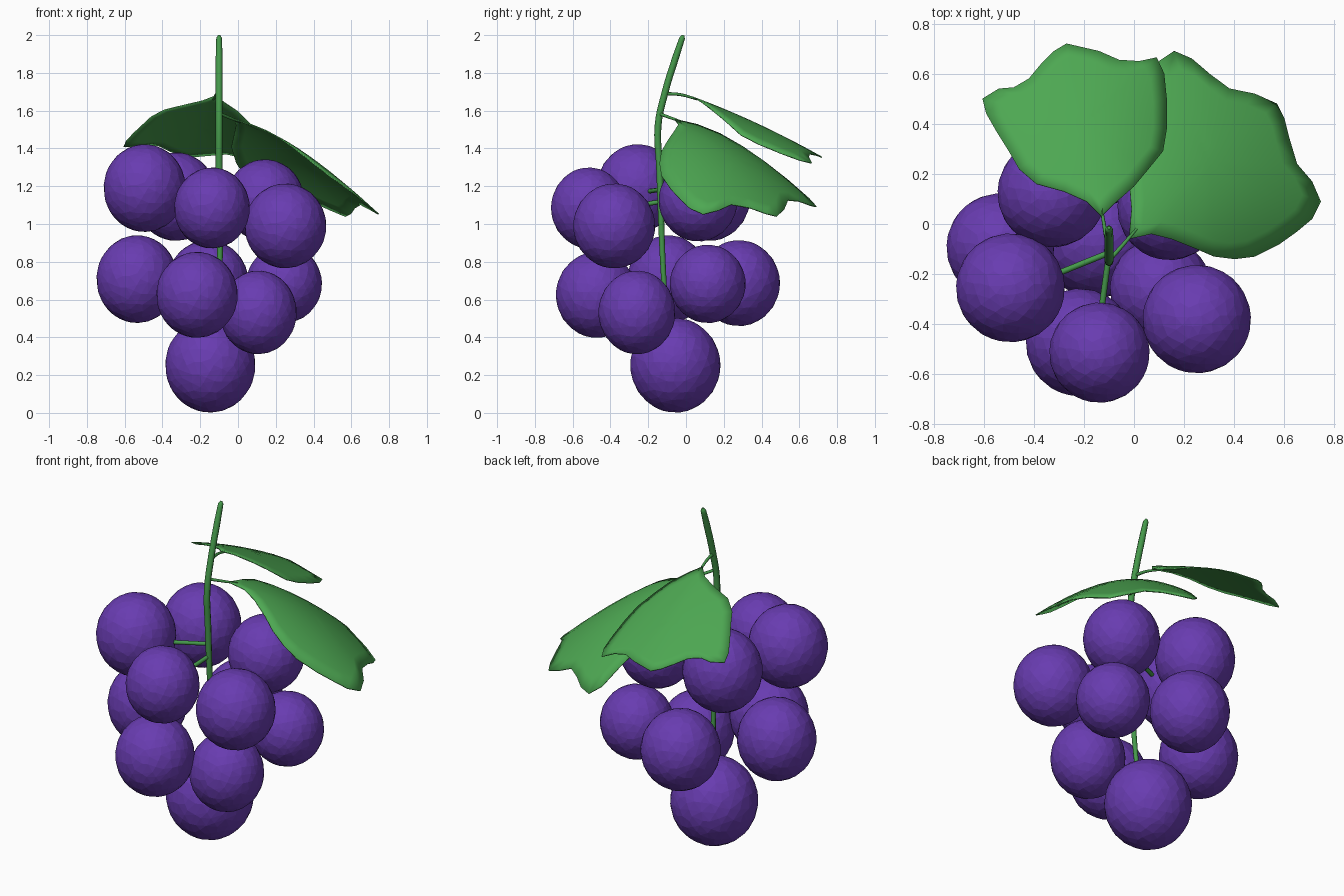
import bpy, bmesh, math
from mathutils import Vector


def material(name, rgb):
    m = bpy.data.materials.new(name)
    m.diffuse_color = (*rgb, 1)
    return m


PURPLE = material("grape_purple", (0.14, 0.045, 0.44))
GREEN = material("leaf_green", (0.075, 0.39, 0.085))
STEM = material("stem_green", (0.06, 0.32, 0.07))


# tapered round tube along a smooth path of (x, y, z, radius)
def tube(name, pts, sides=8):
    cu = bpy.data.curves.new(name, 'CURVE')
    cu.dimensions = '3D'
    cu.bevel_depth = 1.0
    cu.bevel_resolution = sides // 2 - 2
    cu.use_fill_caps = True
    cu.resolution_u = 5
    sp = cu.splines.new('BEZIER')
    sp.bezier_points.add(len(pts) - 1)
    for p, (x, y, z, r) in zip(sp.bezier_points, pts):
        p.co = (x, y, z)
        p.radius = r
        p.handle_left_type = p.handle_right_type = 'AUTO'
    cu.materials.append(STEM)
    ob = bpy.data.objects.new(name, cu)
    bpy.context.collection.objects.link(ob)
    return ob


# leaf: rings shrinking from the outline to a centre, lifted by a height function
def leaf(name, outline, centre, height, rings=6):
    bm = bmesh.new()
    c = Vector(centre)
    loops = []
    for i in range(rings):
        t = 1 - i / rings
        loops.append([bm.verts.new((*(p := c.lerp(Vector(q), t)), height(*p)))
                      for q in outline])
    n = len(outline)
    for a, b in zip(loops, loops[1:]):
        for j in range(n):
            k = (j + 1) % n
            bm.faces.new((a[j], a[k], b[k], b[j]))
    mid = bm.verts.new((*c, height(*c)))
    for j in range(n):
        bm.faces.new((loops[-1][j], loops[-1][(j + 1) % n], mid))
    bmesh.ops.recalc_face_normals(bm, faces=bm.faces)
    me = bpy.data.meshes.new(name)
    bm.to_mesh(me)
    bm.free()
    me.materials.append(GREEN)
    ob = bpy.data.objects.new(name, me)
    bpy.context.collection.objects.link(ob)
    s = ob.modifiers.new("thickness", 'SOLIDIFY')
    s.thickness = 0.006
    s.offset = 0
    bpy.context.view_layer.objects.active = ob
    ob.select_set(True)
    bpy.ops.object.shade_smooth_by_angle(angle=math.radians(40))
    ob.select_set(False)


# grapes: x, y, z, horizontal radius, vertical radius
grapes = [
    (-0.494, -0.255, 1.19, 0.217, 0.232), (-0.138, -0.514, 1.085, 0.2, 0.214),
    (0.251, -0.38, 0.99, 0.216, 0.224), (0.142, 0.064, 1.125, 0.208, 0.217),
    (-0.328, 0.124, 1.145, 0.217, 0.234), (-0.534, -0.093, 0.708, 0.215, 0.232),
    (-0.217, -0.473, 0.625, 0.215, 0.227), (0.107, -0.26, 0.532, 0.203, 0.221),
    (0.244, 0.115, 0.683, 0.2, 0.207), (-0.16, 0.28, 0.687, 0.217, 0.227),
    (-0.147, -0.056, 0.252, 0.238, 0.25),
]
for i, (x, y, z, r, h) in enumerate(grapes, 1):
    bpy.ops.mesh.primitive_ico_sphere_add(subdivisions=4, radius=1, location=(x, y, z))
    g = bpy.context.object
    g.name = f"grape_{i}"
    g.scale = (r, r, h)
    g.data.materials.append(PURPLE)
    # irregular flat facets
    g.modifiers.new("facets", 'DECIMATE').ratio = 0.5
    g.select_set(False)

# main stem and the two short stalks to the front grapes
tube("main_stem", [(-0.10, -0.015, 2.0, 0.006), (-0.10, -0.02, 1.985, 0.015),
                   (-0.10, -0.055, 1.88, 0.018), (-0.10, -0.11, 1.70, 0.018),
                   (-0.10, -0.148, 1.52, 0.018), (-0.10, -0.14, 1.30, 0.018),
                   (-0.095, -0.125, 0.85, 0.015), (-0.11, -0.10, 0.42, 0.012)])
tube("left_stalk", [(-0.10, -0.115, 1.185, 0.012), (-0.36, -0.22, 1.17, 0.012)])
tube("front_stalk", [(-0.10, -0.12, 1.12, 0.012), (-0.135, -0.38, 1.08, 0.012)])


# back left leaf
def left_height(x, y):
    d = x + 0.14 + 0.15 * y
    return 1.685 - 0.36 * y - 0.14 * y * y - (1.5 - 1.4 * y if d > 0 else 0.4) * d * d


leaf("left_leaf", [
    (-0.13, 0.03), (-0.19, 0.09), (-0.28, 0.13), (-0.39, 0.16), (-0.46, 0.22), (-0.5, 0.29),
    (-0.55, 0.37), (-0.59, 0.44), (-0.605, 0.5), (-0.54, 0.54), (-0.48, 0.545),
    (-0.42, 0.58), (-0.37, 0.64), (-0.32, 0.69), (-0.27, 0.72), (-0.14, 0.69),
    (-0.06, 0.655), (0.02, 0.65), (0.09, 0.665), (0.12, 0.6), (0.13, 0.5),
    (0.13, 0.38), (0.115, 0.29), (0.05, 0.21), (0, 0.15), (-0.08, 0.08)],
    (-0.2, 0.4), left_height)
tube("left_leaf_stalk", [(-0.10, -0.11, 1.69, 0.009), (-0.115, -0.03, 1.685, 0.008),
                         (-0.13, 0.06, 1.66, 0.006)])


# right leaf
def right_height(x, y):
    s, d = (x + y) / math.sqrt(2), (x - y) / math.sqrt(2)
    return 1.54 - 0.3 * s - 0.5 * s * s - (1.2 - 0.95 * s) * d * d


leaf("right_leaf", [
    (-0.02, -0.06), (0.07, -0.04), (0.15, -0.06), (0.25, -0.10), (0.32, -0.13), (0.4, -0.14),
    (0.48, -0.13), (0.58, -0.08), (0.65, -0.03), (0.71, 0.02), (0.745, 0.09),
    (0.71, 0.17), (0.65, 0.24), (0.62, 0.34), (0.6, 0.42), (0.57, 0.48), (0.48, 0.52),
    (0.38, 0.54), (0.3, 0.6), (0.23, 0.66), (0.16, 0.69), (0.1, 0.65), (0.05, 0.54),
    (-0.01, 0.42), (-0.035, 0.3), (-0.02, 0.18), (-0.01, 0.06)],
    (0.3, 0.25), right_height)
tube("right_leaf_stalk", [(-0.10, -0.145, 1.585, 0.009), (-0.05, -0.09, 1.565, 0.008),
                          (0.01, -0.02, 1.54, 0.006)])
